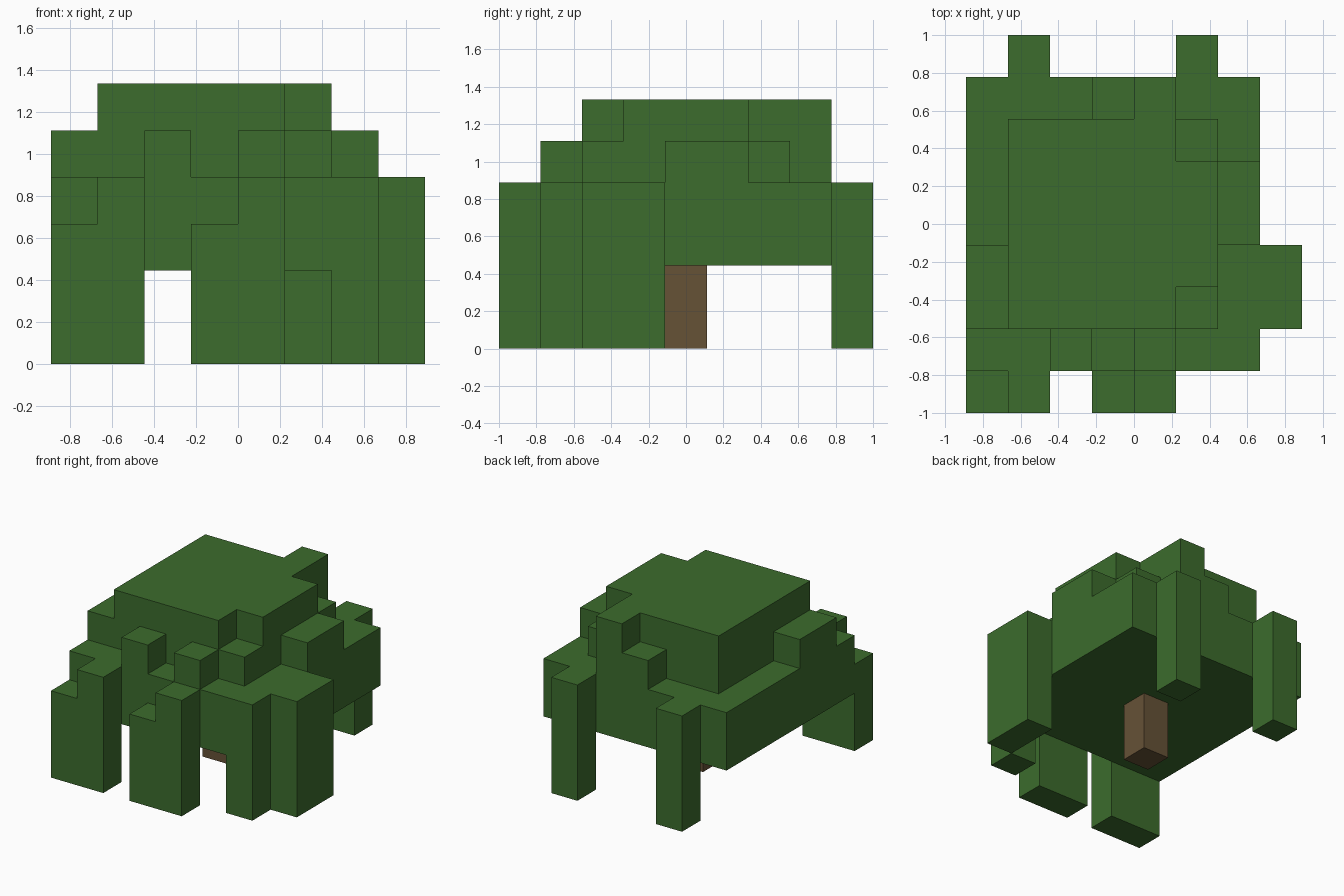
import bpy
import bmesh
from mathutils import Vector

cube = bpy.data.objects.get("Cube")
if cube:
    bpy.data.objects.remove(cube, do_unlink=True)

CELL = 2 / 9                      # edge of one block
ORIGIN = Vector((-4, -4.5, 0))    # grid corner, in blocks


def make_material(name, color):
    mat = bpy.data.materials.new(name)
    mat.use_nodes = True
    mat.diffuse_color = color
    mat.node_tree.nodes["Principled BSDF"].inputs["Base Color"].default_value = color
    return mat


leaf_green = make_material("leaf green", (0.045, 0.15, 0.026, 1))
bark_brown = make_material("bark brown", (0.133, 0.084, 0.037, 1))


def box(start, size):
    """Set of grid blocks filled by a box."""
    return {(start[0] + i, start[1] + j, start[2] + k)
            for i in range(size[0]) for j in range(size[1]) for k in range(size[2])}


parts = {}

# Wide lower layer of leaves
parts["lower_canopy"] = box((0, 1, 2), (7, 7, 2))

# Raised crown with clipped corners and a bump at the back
crown = box((1, 2, 4), (5, 5, 2))
crown -= box((5, 2, 5), (1, 1, 1)) | box((5, 6, 5), (1, 1, 1))
parts["crown"] = crown | box((4, 7, 4), (1, 1, 2))

# Loose leaf clumps around the crown
parts["right_clump"] = box((0, 2, 4), (1, 2, 1))
parts["left_clump"] = box((6, 4, 4), (1, 2, 1))
parts["front_right_clump"] = box((2, 1, 4), (1, 1, 1))
parts["front_left_clump"] = box((4, 1, 4), (1, 1, 1))
parts["back_clump"] = box((3, 7, 4), (1, 1, 1))

# Hanging columns of leaves
parts["front_right_hanging_leaves"] = box((0, 0, 0), (1, 1, 3)) | box((1, 0, 0), (1, 1, 4))
parts["front_middle_hanging_leaves"] = box((3, 0, 0), (1, 1, 3)) | box((4, 0, 0), (1, 1, 4))
parts["front_left_hanging_leaves"] = box((6, 1, 0), (1, 1, 2))
parts["left_hanging_leaves"] = box((7, 2, 0), (1, 2, 4))
parts["back_right_hanging_leaves"] = box((1, 8, 0), (1, 1, 4))
parts["back_left_hanging_leaves"] = box((5, 8, 0), (1, 1, 4))

# Short trunk
parts["trunk"] = box((3, 4, 0), (1, 1, 2))

filled = set().union(*parts.values())


def build(name, cells, mat):
    """Skin the exposed sides of the blocks and merge flat areas."""
    bm = bmesh.new()
    for cell in cells:
        for axis in range(3):
            for side in (-1, 1):
                normal = Vector((0, 0, 0))
                normal[axis] = side
                if tuple(int(c + n) for c, n in zip(cell, normal)) in filled:
                    continue
                u, v = Vector((0, 0, 0)), Vector((0, 0, 0))
                u[(axis + 1) % 3] = 0.5
                v[(axis + 2) % 3] = 0.5 * side
                mid = Vector(cell) + Vector((0.5, 0.5, 0.5)) + normal / 2
                corners = (mid - u - v, mid + u - v, mid + u + v, mid - u + v)
                bm.faces.new([bm.verts.new((c + ORIGIN) * CELL) for c in corners])
    bmesh.ops.remove_doubles(bm, verts=bm.verts[:], dist=CELL / 100)
    bmesh.ops.dissolve_limit(bm, angle_limit=0.02, verts=bm.verts[:], edges=bm.edges[:])
    mesh = bpy.data.meshes.new(name)
    bm.to_mesh(mesh)
    bm.free()
    mesh.materials.append(mat)
    bpy.context.collection.objects.link(bpy.data.objects.new(name, mesh))


for part_name, part_cells in parts.items():
    build(part_name, part_cells, bark_brown if part_name == "trunk" else leaf_green)
